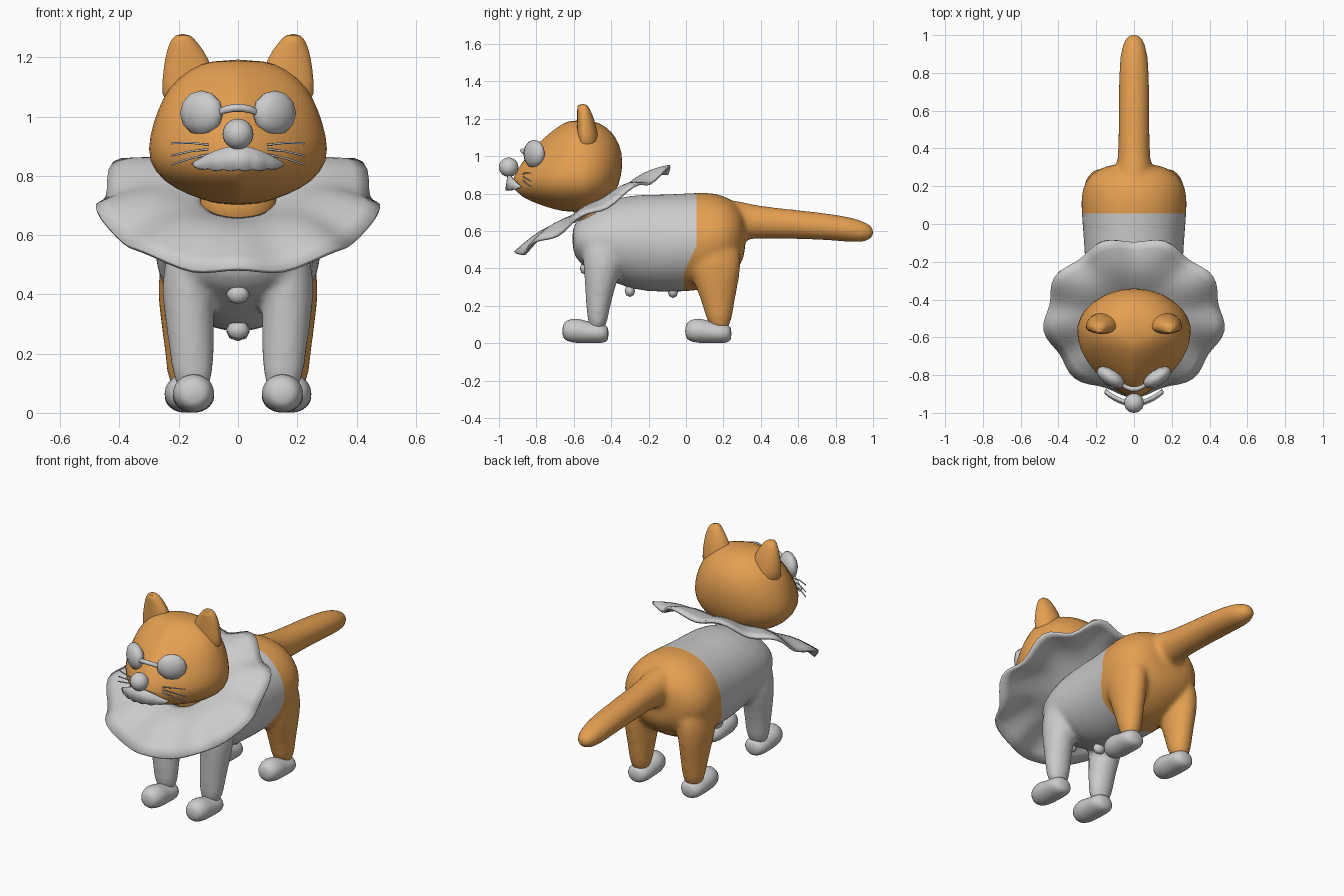
import bpy
import bmesh
from math import sin, cos, pi, radians
from mathutils import Vector, Matrix

cube = bpy.data.objects.get("Cube")
if cube:
    bpy.data.objects.remove(cube)


def material(name, rgb):
    m = bpy.data.materials.new(name)
    m.use_nodes = True
    m.diffuse_color = (*rgb, 1)
    m.node_tree.nodes["Principled BSDF"].inputs["Base Color"].default_value = (*rgb, 1)
    return m


ORANGE = material("orange fur", (0.78, 0.35, 0.083))
GREY = material("light grey", (0.6, 0.6, 0.6))


def finish(name, bm, mats, mirror=False, subdiv=0, thick=0, angle=60):
    bmesh.ops.recalc_face_normals(bm, faces=bm.faces)
    mesh = bpy.data.meshes.new(name)
    bm.to_mesh(mesh)
    bm.free()
    for m in mats:
        mesh.materials.append(m)
    ob = bpy.data.objects.new(name, mesh)
    bpy.context.collection.objects.link(ob)
    if mirror:
        ob.modifiers.new("mirror", "MIRROR").use_mirror_merge = False
    if thick:
        mod = ob.modifiers.new("thickness", "SOLIDIFY")
        mod.thickness, mod.offset = thick, 0
    if subdiv:
        mod = ob.modifiers.new("smooth", "SUBSURF")
        mod.levels = mod.render_levels = subdiv
    bpy.ops.object.select_all(action="DESELECT")
    ob.select_set(True)
    bpy.context.view_layer.objects.active = ob
    bpy.ops.object.shade_smooth_by_angle(angle=radians(angle))
    return ob


def oval(centre, u, up, down, taper=1, n=24):
    """Closed section: half width u, separate extents up and down its second axis."""
    pts = []
    for i in range(n):
        c, s = cos(2 * pi * i / n), sin(2 * pi * i / n)
        side = c if s >= 0 else c * abs(c) ** (taper - 1)
        pts.append(Vector(centre) + Vector(u) * side + Vector(up if s >= 0 else down) * abs(s))
    return pts


def add_loft(bm, rings, caps=True, closed=True):
    loops = [[bm.verts.new(p) for p in ring] for ring in rings]
    n = len(loops[0])
    for a, b in zip(loops, loops[1:]):
        for i in range(n if closed else n - 1):
            j = (i + 1) % n
            bm.faces.new((a[i], a[j], b[j], b[i]))
    if caps:
        bm.faces.new(loops[0])
        bm.faces.new(loops[-1])


def loft(name, rings, mat, caps=True, closed=True, **kw):
    bm = bmesh.new()
    add_loft(bm, rings, caps, closed)
    return finish(name, bm, [mat], **kw)


def along_y(y, w, low, high, x=0):
    half = (high - low) / 2
    return oval((x, y, low + half), (w, 0, 0), (0, 0, half), (0, 0, -half))


def along_z(z, x, y, w, front, back, taper=1):
    return oval((x, y, z), (w, 0, 0), (0, back, 0), (0, -front, 0), taper)


def ball(name, mat, at, size, turn=0, segments=24, **kw):
    bm = bmesh.new()
    m = Matrix.Translation(at) @ Matrix.Rotation(turn, 4, "Z") @ Matrix.Diagonal((*size, 1))
    bmesh.ops.create_uvsphere(bm, u_segments=segments, v_segments=segments // 2, radius=1, matrix=m)
    return finish(name, bm, [mat], **kw)


def rod(name, mat, points, radius, mirror=False):
    """Thin round rod lying roughly along x."""
    rings = [oval(p, (0, radius, 0), (0, 0, radius), (0, 0, -radius), n=8) for p in points]
    return loft(name, rings, mat, mirror=mirror)


# Torso and tail sections: y, half width, bottom, top
torso = [(-0.61, 0.12, 0.5, 0.62), (-0.575, 0.2, 0.42, 0.67), (-0.46, 0.25, 0.36, 0.75),
         (-0.3, 0.258, 0.28, 0.8), (-0.12, 0.265, 0.27, 0.795), (0.05, 0.28, 0.275, 0.808),
         (0.15, 0.285, 0.3, 0.808), (0.23, 0.262, 0.35, 0.78), (0.29, 0.2, 0.41, 0.73),
         (0.32, 0.11, 0.48, 0.68)]
tail = [(0.22, 0.12, 0.53, 0.78), (0.3, 0.09, 0.555, 0.755), (0.4, 0.083, 0.56, 0.733),
        (0.65, 0.083, 0.557, 0.708), (0.85, 0.08, 0.543, 0.683), (0.94, 0.065, 0.536, 0.658),
        (0.99, 0.043, 0.553, 0.632), (1.006, 0.015, 0.578, 0.607)]
# Legs: height, x, y, half width, half depth
front_leg = [(0.6, 0.15, -0.44, 0.07, 0.1), (0.48, 0.167, -0.44, 0.092, 0.115),
             (0.36, 0.168, -0.45, 0.087, 0.095), (0.22, 0.156, -0.47, 0.076, 0.065),
             (0.05, 0.15, -0.475, 0.066, 0.05)]
rear_leg = [(0.6, 0.15, 0.14, 0.08, 0.12), (0.48, 0.18, 0.15, 0.092, 0.15),
            (0.36, 0.182, 0.158, 0.088, 0.132), (0.22, 0.177, 0.172, 0.069, 0.086),
            (0.05, 0.178, 0.182, 0.058, 0.055)]

# Fuse torso, tail and legs into one smooth skin
bm = bmesh.new()
add_loft(bm, [along_y(*r) for r in torso])
add_loft(bm, [along_y(*r) for r in tail])
for leg in (front_leg, rear_leg):
    for side in (1, -1):
        add_loft(bm, [along_z(z, side * x, y, w, d, d) for z, x, y, w, d in leg])
body = finish("body_with_shirt", bm, [ORANGE, GREY], subdiv=1)
fuse = body.modifiers.new("fuse", "REMESH")
fuse.mode, fuse.voxel_size = "VOXEL", 0.014
relax = body.modifiers.new("relax", "SMOOTH")
relax.factor, relax.iterations = 0.5, 9
bm = bmesh.new()
bm.from_object(body, bpy.context.evaluated_depsgraph_get())
body.modifiers.clear()

# Cut the shirt hem, which slants forward low on the flank, and colour the shirt
hem, low_hem = Vector((0, 0.055, 0.52)), Vector((0, -0.01, 0.38))
slant = Vector((0, 0.14, -0.065))
for point, normal in ((hem, (0, 1, 0)), (low_hem, (0, 1, 0)), (hem, slant)):
    bmesh.ops.bisect_plane(bm, geom=bm.verts[:] + bm.edges[:] + bm.faces[:],
                           plane_co=point, plane_no=normal)
for f in bm.faces:
    c = f.calc_center_median()
    f.smooth = True
    f.material_index = int(c.y < low_hem.y or (c.y < hem.y and (c - hem).dot(slant) < 0))
bm.to_mesh(body.data)
bm.free()

# Shoes
shoe = [(-0.187, 0.032, 0.035, 0.095), (-0.167, 0.058, 0.01, 0.124), (-0.11, 0.073, 0, 0.137),
        (-0.06, 0.068, 0, 0.118), (0, 0.072, 0, 0.108), (0.04, 0.062, 0.002, 0.102),
        (0.062, 0.035, 0.018, 0.085)]
for name, leg in (("front_shoes", front_leg), ("rear_shoes", rear_leg)):
    x, y = leg[-1][1:3]
    loft(name, [along_y(y + r[0], *r[1:], x=x) for r in shoe], GREY, mirror=True, subdiv=1)

# Buttons on chest and belly
for name, y, z in (("chest_button", -0.54, 0.4), ("belly_button", -0.3, 0.28),
                   ("rear_button", -0.07, 0.275)):
    ball(name, GREY, (0, y, z), (0.04, 0.028, 0.033), segments=8)

# Tilted wavy ruff with nine lobes, bulging upward midway
rings = []
for k in range(8):
    f = k / 7
    ring = []
    for i in range(72):
        t = 2 * pi * i / 72
        wave = cos(9 * (t + pi / 2))
        r = 0.1 + f * (0.345 + 0.016 * wave)
        x, y = r * cos(t) * 1.05, r * sin(t) * 0.92
        ring.append((x, y - 0.49, 0.705 + 0.56 * y + 0.018 * wave * f * f + 0.045 * sin(pi * f)))
    rings.append(ring)
loft("ruff", rings, GREY, caps=False, thick=0.015)

# Neck and head: height, half width, front depth, back depth
loft("neck", [along_z(z, 0, -0.5, 0.13, 0.1, 0.12) for z in (0.62, 0.7, 0.82)], ORANGE, subdiv=1)
head = [(0.7, 0.06, 0.08, 0.06), (0.735, 0.17, 0.2, 0.13), (0.78, 0.257, 0.318, 0.18),
        (0.85, 0.309, 0.375, 0.215), (0.93, 0.304, 0.335, 0.232), (1.02, 0.277, 0.272, 0.232),
        (1.1, 0.237, 0.19, 0.2), (1.16, 0.17, 0.115, 0.145), (1.193, 0.085, 0.055, 0.07)]
loft("head", [along_z(z, 0, -0.57, w, f, b, 1.7) for z, w, f, b in head], ORANGE, subdiv=1)

# Ears, flatter in front
ear = [(1.03, 0.16, 0.1, 0.085), (1.12, 0.165, 0.092, 0.075), (1.2, 0.173, 0.074, 0.055),
       (1.25, 0.184, 0.048, 0.032), (1.28, 0.187, 0.024, 0.016)]
loft("ears", [along_z(z, x, -0.545, w, 0.037, d) for z, x, w, d in ear], ORANGE,
     mirror=True, subdiv=1)

# Glasses
ball("lenses", GREY, (0.123, -0.812, 1.012), (0.084, 0.044, 0.076), radians(33),
     segments=12, mirror=True)
bridge = [(0.07 * t, -0.875 + 0.03 * t * t, 1.03 - 0.018 * t * t)
          for t in (-1, -0.6, -0.2, 0.2, 0.6, 1)]
rod("glasses_bridge", GREY, bridge, 0.013)

# Nose, moustache and whiskers
ball("nose", GREY, (0, -0.948, 0.941), (0.052, 0.052, 0.052))
top, bottom = [], []
for i in range(25):
    t = i / 12 - 1
    y = -0.945 + 0.065 * t * t
    top.append((0.152 * t, y, 0.9 - 0.062 * abs(t) ** 1.8))
    bottom.append((0.152 * t, y - 0.012, 0.822 + 0.012 * t ** 4 - 0.006 * abs(sin(3 * pi * t))))
loft("moustache", [top, bottom], GREY, caps=False, closed=False, thick=0.018)
for name, z, tip in (("upper", 0.905, 0.91), ("middle", 0.89, 0.868), ("lower", 0.872, 0.838)):
    rod(name + "_whiskers", GREY, [(0.1, -0.87, z), (0.16, -0.86, (z + tip) / 2 + 0.004),
                                   (0.225, -0.83, tip)], 0.0035, mirror=True)
